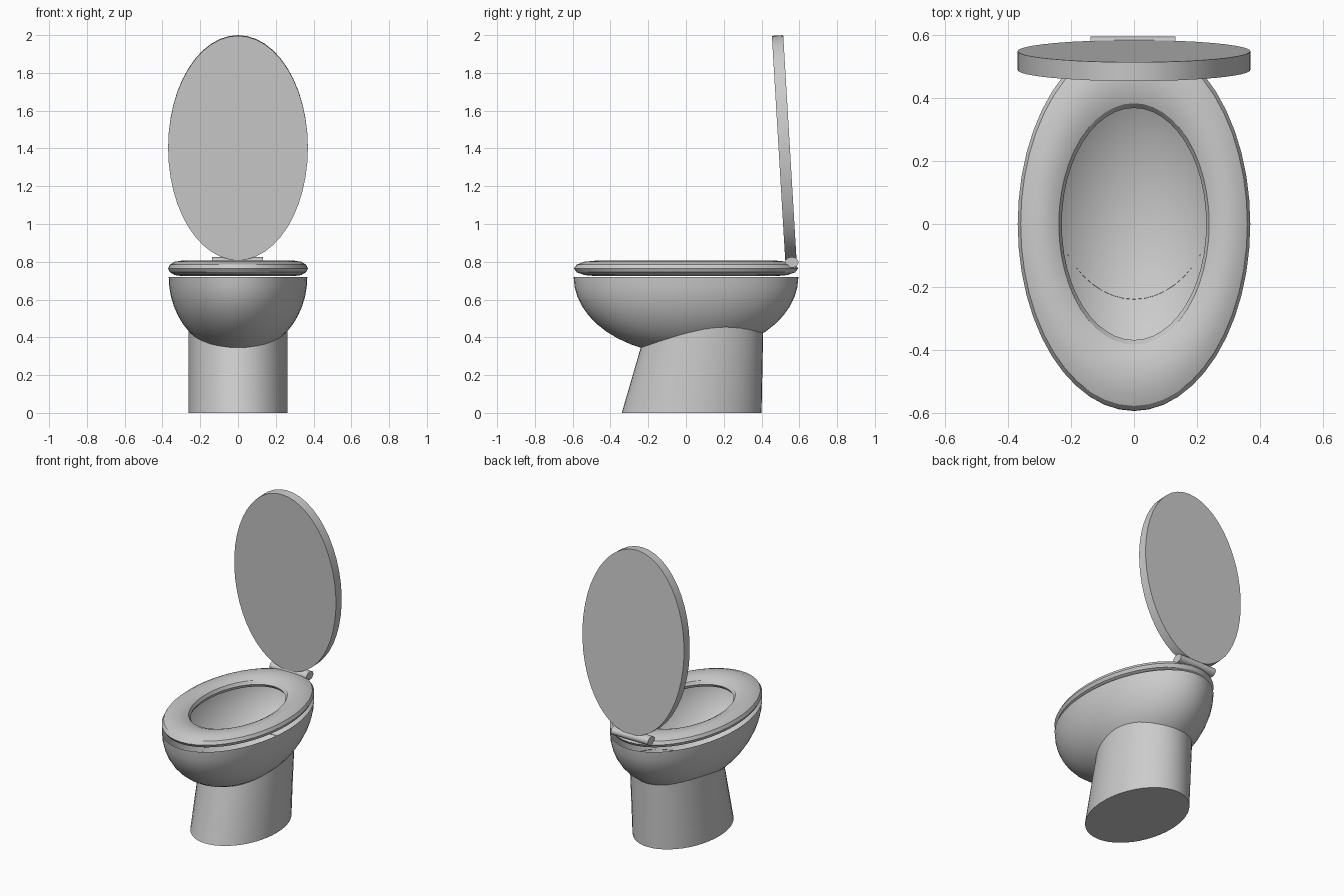
import bpy, bmesh, math

if "Cube" in bpy.data.objects:
    bpy.data.objects.remove(bpy.data.objects["Cube"])

RIM_Z = 0.72                     # height of the bowl rim
BOWL = (0.367, 0.595, 0.41)      # bowl radii


def finish(name, bm, angle=30):
    bmesh.ops.recalc_face_normals(bm, faces=bm.faces)
    me = bpy.data.meshes.new(name)
    bm.to_mesh(me)
    bm.free()
    ob = bpy.data.objects.new(name, me)
    bpy.context.collection.objects.link(ob)
    bpy.ops.object.select_all(action='DESELECT')
    ob.select_set(True)
    bpy.context.view_layer.objects.active = ob
    bpy.ops.object.shade_smooth_by_angle(angle=math.radians(angle))
    return ob


def cylinder(name, segs, scale, rot, loc):
    bm = bmesh.new()
    bmesh.ops.create_cone(bm, cap_ends=True, segments=segs, radius1=1, radius2=1, depth=1)
    ob = finish(name, bm)
    ob.scale, ob.rotation_euler, ob.location = scale, rot, loc
    return ob


# bowl: open lower half of an ellipsoid
bm = bmesh.new()
bmesh.ops.create_uvsphere(bm, u_segments=48, v_segments=24, radius=1)
bmesh.ops.delete(bm, geom=[v for v in bm.verts if v.co.z > 0.001], context='VERTS')
for v in bm.verts:
    v.co = (v.co.x * BOWL[0], v.co.y * BOWL[1], v.co.z * BOWL[2] + RIM_Z)
bowl = finish("bowl", bm)


# pedestal: tapered oval column whose top edge follows the bowl underside
def column_point(a, z):
    front, back = -0.34 + 0.29 * z, 0.40 + 0.02 * z
    return (0.263 * math.cos(a),
            (front + back) / 2 + (back - front) / 2 * math.sin(a), z)


def bowl_height(x, y):
    return RIM_Z - BOWL[2] * math.sqrt(max(0, 1 - (x / BOWL[0]) ** 2 - (y / BOWL[1]) ** 2))


bm = bmesh.new()
N = 48
low, high = [], []
for i in range(N):
    a = 2 * math.pi * i / N
    z = 0.4
    for _ in range(20):
        p = column_point(a, z)
        z = bowl_height(p[0], p[1])
    low.append(bm.verts.new(column_point(a, 0)))
    high.append(bm.verts.new(column_point(a, z + 0.003)))
for i in range(N):
    j = (i + 1) % N
    bm.faces.new((low[i], low[j], high[j], high[i]))
bm.faces.new(low[::-1])
pedestal = finish("pedestal", bm)

# seat: flattened oval ring
bpy.ops.mesh.primitive_torus_add(major_segments=48, minor_segments=12,
                                 major_radius=0.3, minor_radius=0.07,
                                 location=(0, 0, 0.765))
seat = bpy.context.object
seat.name = "seat"
seat.scale = (1, 1.605, 0.58)
bpy.ops.object.transform_apply(location=False, rotation=False, scale=True)
bpy.ops.object.shade_smooth_by_angle(angle=math.radians(30))

# lid: raised oval disc, leaning slightly forward
lid = cylinder("lid", 48, (0.37, 0.595, 0.06),
               (math.radians(93.4), 0, 0), (0, 0.52, 1.404))

# hinge: short bar behind the seat
hinge = cylinder("hinge", 16, (0.028, 0.036, 0.27),
                 (0, math.radians(90), 0), (-0.003, 0.56, 0.797))
